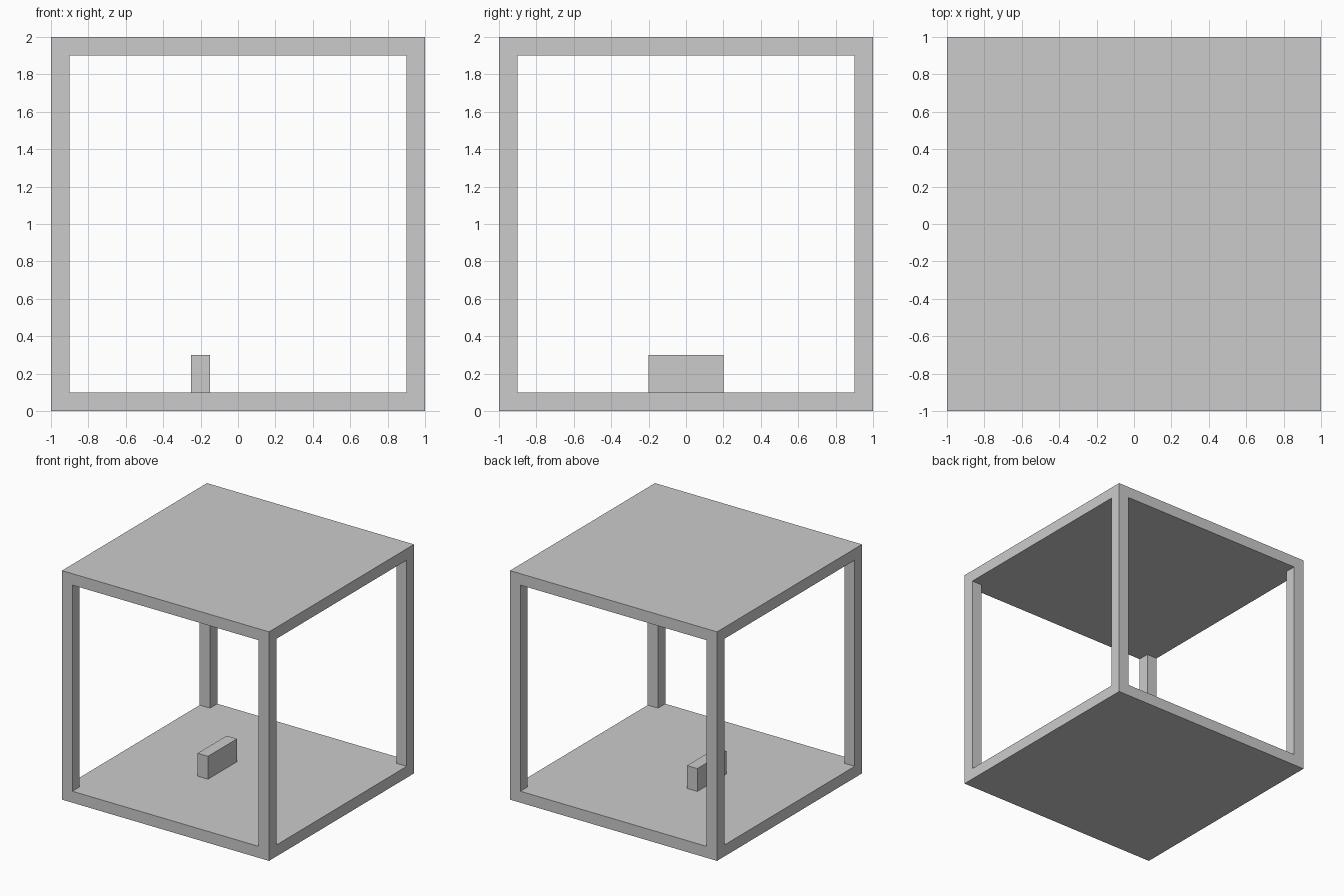
import bpy

if "Cube" in bpy.data.objects:
    bpy.data.objects.remove(bpy.data.objects["Cube"])


def box(name, center, size):
    bpy.ops.mesh.primitive_cube_add(size=1, location=center)
    obj = bpy.context.object
    obj.name = name
    obj.scale = size
    bpy.ops.object.transform_apply(location=True, rotation=False, scale=True)
    return obj


# Open frame: floor, roof and four corner posts left by two crossing tunnels
frame = box("open_frame", (0, 0, 1), (2, 2, 2))
for name, size in (("tunnel_x", (2.4, 1.8, 1.8)), ("tunnel_y", (1.8, 2.4, 1.8))):
    cutter = box(name, (0, 0, 1), size)
    cutter.hide_render = True
    mod = frame.modifiers.new(name, 'BOOLEAN')
    mod.operation = 'DIFFERENCE'
    mod.solver = 'EXACT'
    mod.object = cutter
    bpy.context.view_layer.objects.active = frame
    bpy.ops.object.modifier_apply(modifier=mod.name)
    bpy.data.objects.remove(cutter)

# Small block standing on the floor, left of centre
box("floor_block", (-0.2, 0, 0.2), (0.1, 0.4, 0.2))
